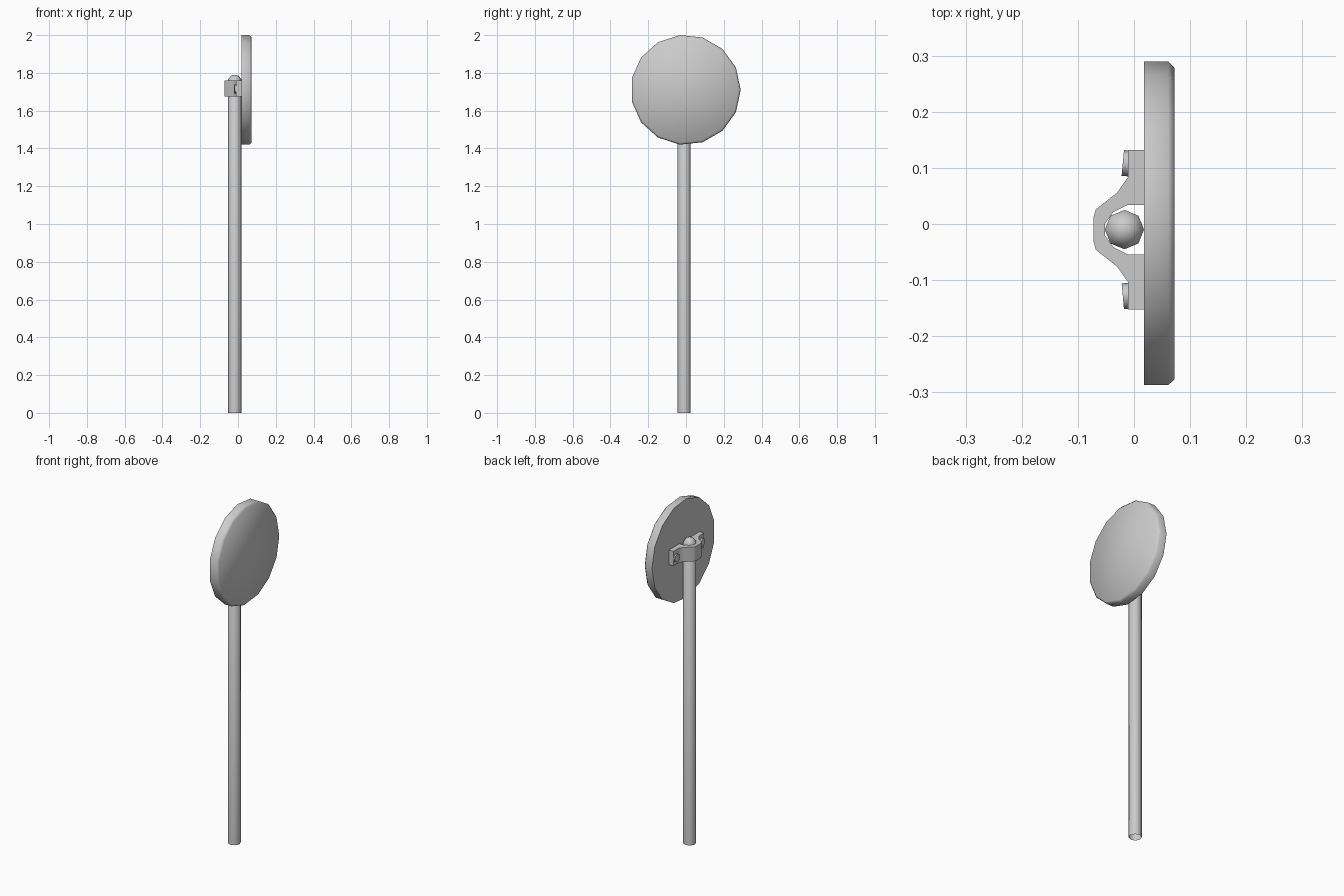
import bpy, bmesh, math
from mathutils import Matrix, Vector

cube = bpy.data.objects.get("Cube")
if cube:
    bpy.data.objects.remove(cube, do_unlink=True)

grey = bpy.data.materials.new("grey metal")
grey.use_nodes = True
colour = (0.6, 0.6, 0.6, 1)
grey.diffuse_color = colour
grey.node_tree.nodes["Principled BSDF"].inputs["Base Color"].default_value = colour

# Turns local z to +x and local x to +y
FACING_X = Matrix(((0, 0, 1, 0), (1, 0, 0, 0), (0, 1, 0, 0), (0, 0, 0, 1)))
POLE_Y = -0.01


def finish(bm, name, angle):
    bmesh.ops.recalc_face_normals(bm, faces=bm.faces)
    mesh = bpy.data.meshes.new(name)
    bm.to_mesh(mesh)
    bm.free()
    mesh.materials.append(grey)
    obj = bpy.data.objects.new(name, mesh)
    bpy.context.collection.objects.link(obj)
    bpy.ops.object.select_all(action='DESELECT')
    obj.select_set(True)
    bpy.context.view_layer.objects.active = obj
    bpy.ops.object.shade_smooth_by_angle(angle=math.radians(angle))
    return obj


def lathe(name, profile, sides, matrix, angle, cap_start=True):
    """Stacks rings of (radius, height) and closes the ends."""
    bm = bmesh.new()
    rings = []
    for r, h in profile:
        turns = [math.tau * i / sides for i in range(sides)]
        rings.append([bm.verts.new(matrix @ Vector((r * math.cos(t), r * math.sin(t), h)))
                      for t in turns])
    for a, b in zip(rings, rings[1:]):
        for i in range(sides):
            j = (i + 1) % sides
            bm.faces.new((a[i], a[j], b[j], b[i]))
    if cap_start:
        bm.faces.new(rings[0][::-1])
    bm.faces.new(rings[-1])
    return finish(bm, name, angle)


# Round sign plate with a bevelled front rim
lathe("sign_plate", [(0.2915, 0.018), (0.2915, 0.061), (0.281, 0.072)], 15,
      Matrix.Translation((0, -0.002, 1.71)) @ FACING_X, 60)

# Octagonal post with a domed top and an open foot
lathe("post", [(0.035, 0), (0.035, 1.766), (0.02, 1.785), (0.006, 1.79)], 8,
      Matrix.Translation((-0.017, POLE_Y, 0)), 65, cap_start=False)

# Clamp strap: half outline (x, distance from post centre), mirrored
outer = [(-0.072, 0.022), (-0.068, 0.036), (-0.03, 0.066), (-0.011, 0.093),
         (-0.011, 0.142), (0.018, 0.142)]
inner = [(0.018, 0.044), (-0.011, 0.044), (-0.037, 0.031), (-0.052, 0.01)]
half = outer + inner
outline = half + [(x, -d) for x, d in reversed(half)]
# Build as a strip of quads between the outer and inner edges
bm = bmesh.new()
low = [bm.verts.new((x, POLE_Y + d, 1.675)) for x, d in outline]
face = bm.faces.new(low)
lift = bmesh.ops.extrude_face_region(bm, geom=[face])
bmesh.ops.translate(bm, vec=(0, 0, 0.085),
                    verts=[v for v in lift["geom"] if isinstance(v, bmesh.types.BMVert)])
finish(bm, "clamp_strap", 50)

# Slightly tilted bolt heads on the clamp flanges
for side, label in ((1, "back"), (-1, "front")):
    place = (Matrix.Translation((-0.011, POLE_Y + side * 0.118, 1.715))
             @ Matrix.Rotation(-0.09 * side, 4, 'Z') @ FACING_X)
    lathe(label + "_bolt", [(0.023, 0.004), (0.023, -0.009)], 8, place, 50)
